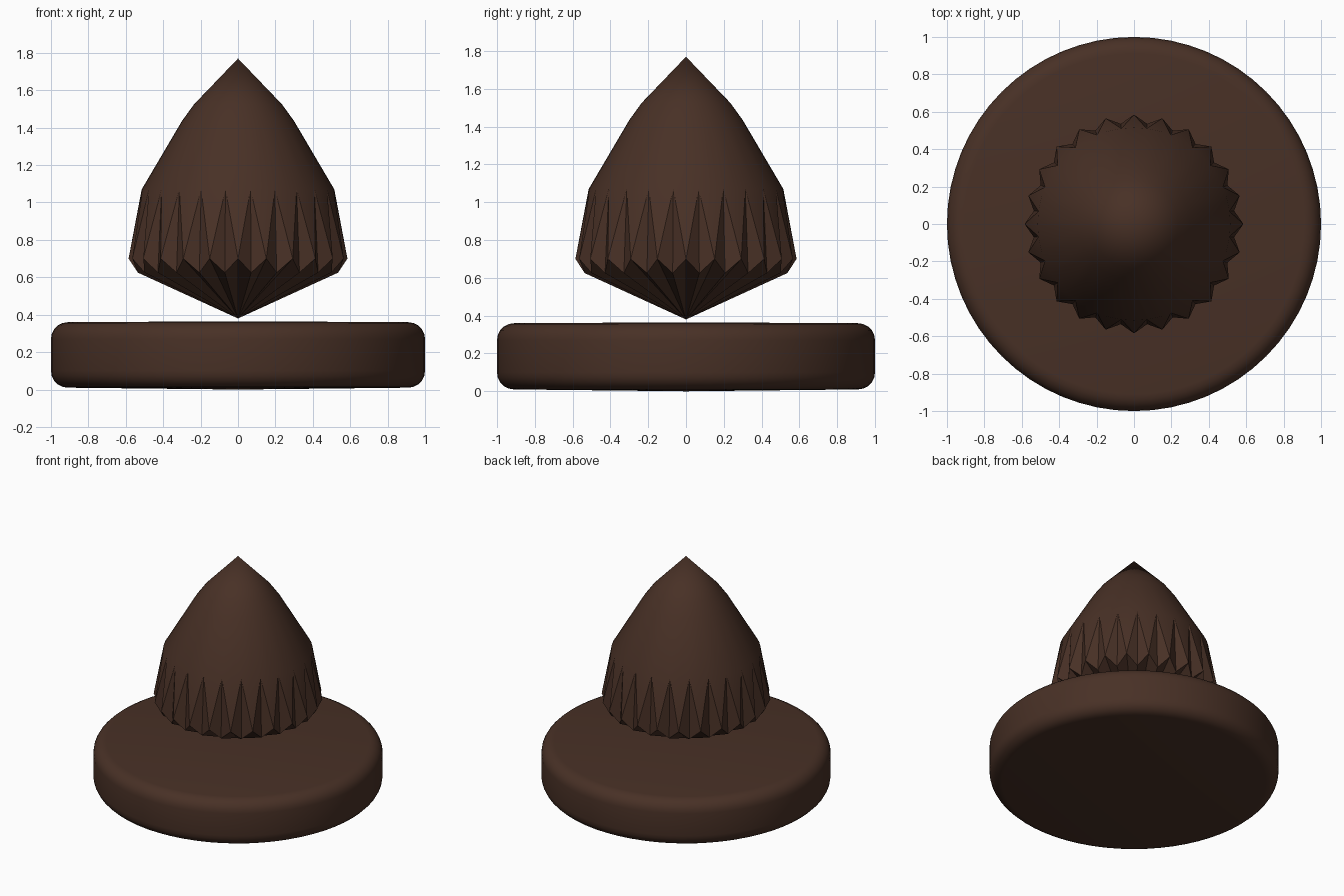
import bpy, bmesh, math

if "Cube" in bpy.data.objects:
    bpy.data.objects.remove(bpy.data.objects["Cube"])

brown = bpy.data.materials.new("dark brown")
brown.diffuse_color = (0.065, 0.030, 0.019, 1)
brown.use_nodes = True
brown.node_tree.nodes["Principled BSDF"].inputs["Base Color"].default_value = brown.diffuse_color


def lathe(name, rings, bottom, top, count, angle):
    """Skin a list of rings; a ring is (r_even, z_even, r_odd, z_odd)."""
    bm = bmesh.new()
    loops = []
    for r0, z0, r1, z1 in rings:
        loop = []
        for i in range(count):
            a = 2 * math.pi * i / count
            r, z = (r1, z1) if i % 2 else (r0, z0)
            loop.append(bm.verts.new((r * math.cos(a), r * math.sin(a), z)))
        loops.append(loop)
    low, high = bm.verts.new((0, 0, bottom)), bm.verts.new((0, 0, top))
    for i in range(count):
        j = (i + 1) % count
        bm.faces.new((low, loops[0][j], loops[0][i]))
        bm.faces.new((high, loops[-1][i], loops[-1][j]))
        for a, b in zip(loops, loops[1:]):
            # split each quad along alternating diagonals to keep ridges symmetric
            if i % 2:
                bm.faces.new((a[i], a[j], b[i]))
                bm.faces.new((a[j], b[j], b[i]))
            else:
                bm.faces.new((a[i], a[j], b[j]))
                bm.faces.new((a[i], b[j], b[i]))
    bmesh.ops.recalc_face_normals(bm, faces=bm.faces)
    me = bpy.data.meshes.new(name)
    bm.to_mesh(me)
    bm.free()
    ob = bpy.data.objects.new(name, me)
    bpy.context.collection.objects.link(ob)
    me.materials.append(brown)
    bpy.ops.object.select_all(action='DESELECT')
    ob.select_set(True)
    bpy.context.view_layer.objects.active = ob
    bpy.ops.object.shade_smooth_by_angle(angle=math.radians(angle))
    return ob


# Round base with softened rim
c, N = 0.09, 5
z0, z1 = 0.01, 0.36
rim = [(1 - c + c * math.sin(t), z0 + c - c * math.cos(t))
       for t in (math.pi / 2 * k / N for k in range(N + 1))]
rim += [(r, z0 + z1 - z) for r, z in reversed(rim)]
lathe("round_base", [(r, z, r, z) for r, z in rim], 0.0, 0.365, 64, 40)

# Fluted cone: 24 ridges flaring out at the lower rim, pointed at both ends
profile = [(0.515, 1.07), (0.30, 1.435), (0.235, 1.525)]
cone = [(0.585, 0.70, 0.54, 0.625)] + [(r, z, r, z) for r, z in profile]
lathe("fluted_cone", cone, 0.38, 1.77, 48, 25)
